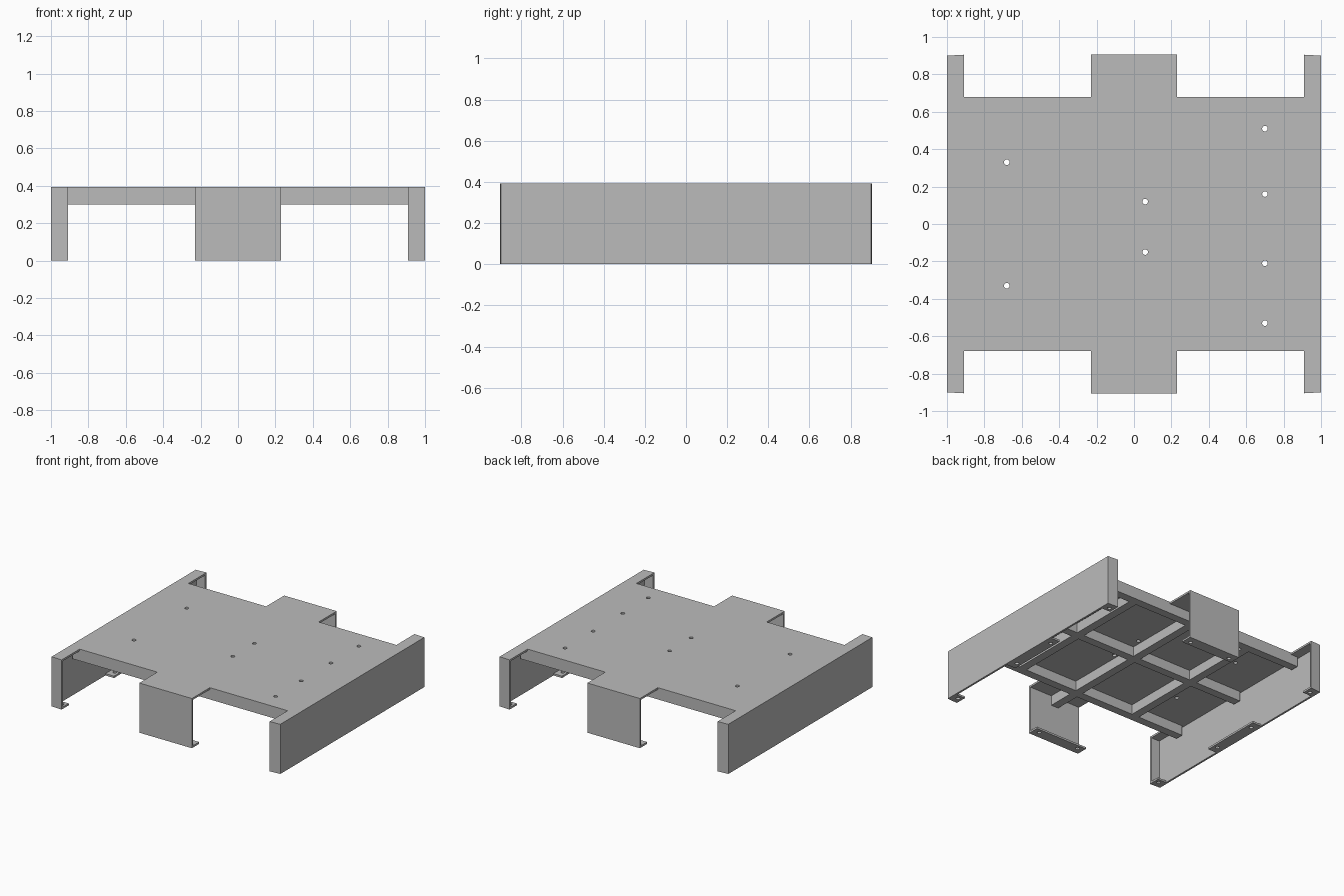
import bpy, bmesh
from mathutils import Matrix

cube = bpy.data.objects.get("Cube")
if cube:
    bpy.data.objects.remove(cube, do_unlink=True)

TOP, SHEET = 0.393, 0.015      # overall height and sheet thickness
HALF_X, HALF_Y = 1.0, 0.905    # outer extents
RECESS, TAB, FLANGE = 0.68, 0.23, 0.09
RIB_LOW, RIB_W = 0.3, 0.065
HOLE = 0.015

metal = bpy.data.materials.new("grey sheet metal")
metal.use_nodes = True
grey = (0.5, 0.5, 0.5, 1)
metal.diffuse_color = grey
metal.node_tree.nodes["Principled BSDF"].inputs["Base Color"].default_value = grey


def finish(name, bm):
    bmesh.ops.recalc_face_normals(bm, faces=bm.faces)
    mesh = bpy.data.meshes.new(name)
    bm.to_mesh(mesh)
    bm.free()
    mesh.materials.append(metal)
    obj = bpy.data.objects.new(name, mesh)
    bpy.context.scene.collection.objects.link(obj)
    return obj


def prism(name, outline, z0, z1):
    """Extrude a plan outline from z0 up to z1."""
    bm = bmesh.new()
    face = bm.faces.new([bm.verts.new((x, y, z0)) for x, y in outline])
    side = bmesh.ops.extrude_face_region(bm, geom=[face])["geom"]
    verts = [v for v in side if isinstance(v, bmesh.types.BMVert)]
    bmesh.ops.translate(bm, verts=verts, vec=(0, 0, z1 - z0))
    return finish(name, bm)


def box(name, x0, x1, y0, y1, z0, z1):
    return prism(name, [(x0, y0), (x1, y0), (x1, y1), (x0, y1)], z0, z1)


def drill(obj, points, z):
    """Cut round holes through a sheet lying at height z."""
    bm = bmesh.new()
    for x, y in points:
        bmesh.ops.create_cone(bm, cap_ends=True, segments=16, radius1=HOLE,
                              radius2=HOLE, depth=0.1,
                              matrix=Matrix.Translation((x, y, z)))
    cutter = finish("hole_cutter", bm)
    cutter.hide_render = True
    mod = obj.modifiers.new("holes", "BOOLEAN")
    mod.operation, mod.solver, mod.object = "DIFFERENCE", "EXACT", cutter
    bpy.context.view_layer.objects.active = obj
    bpy.ops.object.modifier_apply(modifier=mod.name)
    bpy.data.objects.remove(cutter, do_unlink=True)


# Top plate with four recesses, from one mirrored corner
inner = HALF_X - FLANGE
corner = [(HALF_X, HALF_Y - 0.005), (inner, HALF_Y), (inner, RECESS),
          (TAB, RECESS), (TAB, HALF_Y)]
back = corner + [(-x, y) for x, y in reversed(corner)]
plate = prism("top_plate", back + [(x, -y) for x, y in reversed(back)],
              TOP - SHEET, TOP)
drill(plate, [(-0.68, 0.33), (-0.68, -0.33), (0.06, 0.12), (0.06, -0.15),
              (0.7, 0.51), (0.7, 0.16), (0.7, -0.21), (0.7, -0.53)], TOP)

# Side walls with folded ends and bottom lips
for side, s in (("left", 1), ("right", -1)):
    arm = [(HALF_X, HALF_Y - 0.005), (inner, HALF_Y),
           (inner, HALF_Y - SHEET), (HALF_X - SHEET, HALF_Y - SHEET)]
    outline = arm + [(x, -y) for x, y in reversed(arm)]
    prism(side + "_wall", [(s * x, y) for x, y in outline], 0, TOP - SHEET)

    lip_x = sorted((s * inner, s * (HALF_X - SHEET)))
    mid_x = s * (inner + 0.035)
    lip = box(side + "_middle_lip", *lip_x, -0.25, 0.25, 0, SHEET)
    drill(lip, [(mid_x, -0.19), (mid_x, 0.19)], 0)
    for end, e in (("back", 1), ("front", -1)):
        lip_y = sorted((e * (HALF_Y - FLANGE), e * (HALF_Y - SHEET)))
        lip = box(f"{side}_{end}_lip", *lip_x, *lip_y, 0, SHEET)
        drill(lip, [(mid_x, e * 0.85)], 0)

# Front and back legs folded down from the tabs
for end, e in (("back", 1), ("front", -1)):
    leg_y = sorted((e * (HALF_Y - SHEET), e * HALF_Y))
    box(end + "_leg", -TAB, TAB, *leg_y, 0, TOP - SHEET)
    lip_y = sorted((e * (HALF_Y - FLANGE), e * (HALF_Y - SHEET)))
    lip = box(end + "_leg_lip", -TAB, TAB, *lip_y, 0, SHEET)
    drill(lip, [(-0.18, e * 0.85), (0.18, e * 0.85)], 0)

# Cross rails under the plate
reach = HALF_X - 0.03
for name, y in (("back", RECESS - RIB_W / 2), ("middle", 0),
                ("front", RIB_W / 2 - RECESS)):
    box(name + "_rail", -reach, reach, y - RIB_W / 2, y + RIB_W / 2,
        RIB_LOW, TOP - SHEET)

# Lengthwise ribs between the rails; the centre one carries on into the tabs
spans = [(RIB_W / 2, RECESS - RIB_W), (RIB_W - RECESS, -RIB_W / 2)]
for name, x in (("left", 0.53), ("centre", 0), ("right", -0.53)):
    parts = list(spans)
    if x == 0:
        tip = HALF_Y - SHEET
        parts += [(RECESS, tip), (-tip, -RECESS)]
    for i, (y0, y1) in enumerate(parts):
        box(f"{name}_rib_{i + 1}", x - RIB_W / 2, x + RIB_W / 2, y0, y1,
            RIB_LOW, TOP - SHEET)
